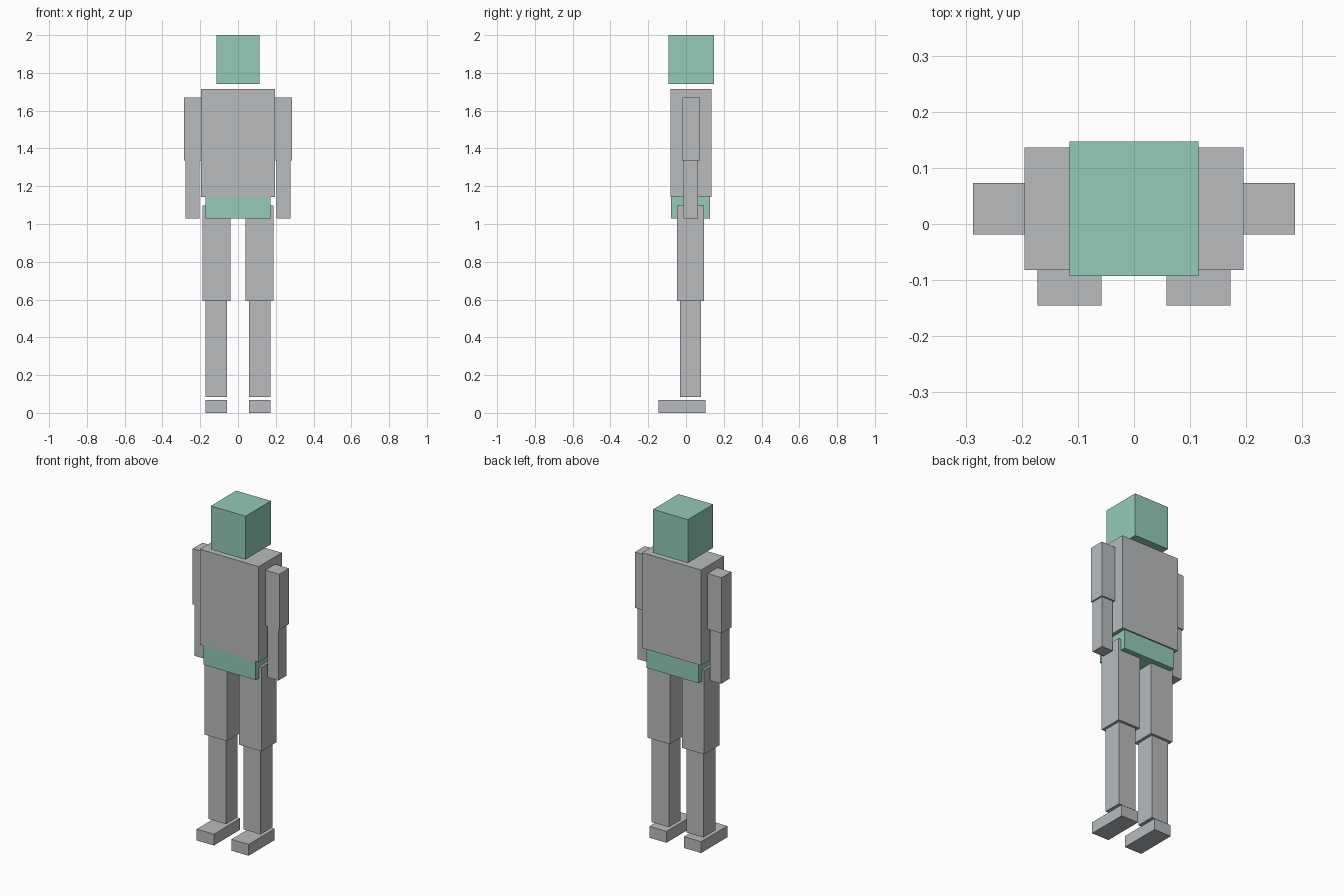
import bpy

default_cube = bpy.data.objects.get("Cube")
if default_cube:
    bpy.data.objects.remove(default_cube, do_unlink=True)


def make_material(name, rgb):
    mat = bpy.data.materials.new(name)
    mat.use_nodes = True
    color = (*rgb, 1.0)
    mat.diffuse_color = color
    mat.node_tree.nodes["Principled BSDF"].inputs["Base Color"].default_value = color
    return mat


grey = make_material("light_grey", (0.479, 0.497, 0.514))
green = make_material("mint_green", (0.292, 0.597, 0.474))


def box(name, mat, x, y, z):
    """Box from (min, max) ranges on each axis."""
    ranges = (x, y, z)
    bpy.ops.mesh.primitive_cube_add(size=1, location=[(a + b) / 2 for a, b in ranges])
    obj = bpy.context.object
    obj.name = name
    obj.scale = [b - a for a, b in ranges]
    bpy.ops.object.transform_apply(location=False, rotation=False, scale=True)
    obj.data.materials.append(mat)
    return obj


def pair(name, x, y, z):
    """The same limb part on the left (+x) and right (-x)."""
    box("left_" + name, grey, x, y, z)
    box("right_" + name, grey, (-x[1], -x[0]), y, z)


# Head, torso and hips
box("head", green, (-0.115, 0.115), (-0.093, 0.147), (1.74, 2.0))
box("torso", grey, (-0.195, 0.195), (-0.082, 0.136), (1.143, 1.715))
box("hips", green, (-0.173, 0.173), (-0.079, 0.128), (1.028, 1.143))

# Arms
pair("upper_arm", (0.195, 0.287), (-0.019, 0.073), (1.336, 1.67))
pair("forearm", (0.204, 0.278), (-0.014, 0.064), (1.028, 1.336))

# Legs
pair("thigh", (0.04, 0.188), (-0.047, 0.096), (0.593, 1.097))
pair("shin", (0.058, 0.172), (-0.032, 0.08), (0.085, 0.593))
pair("foot", (0.058, 0.172), (-0.145, 0.102), (0.0, 0.068))
